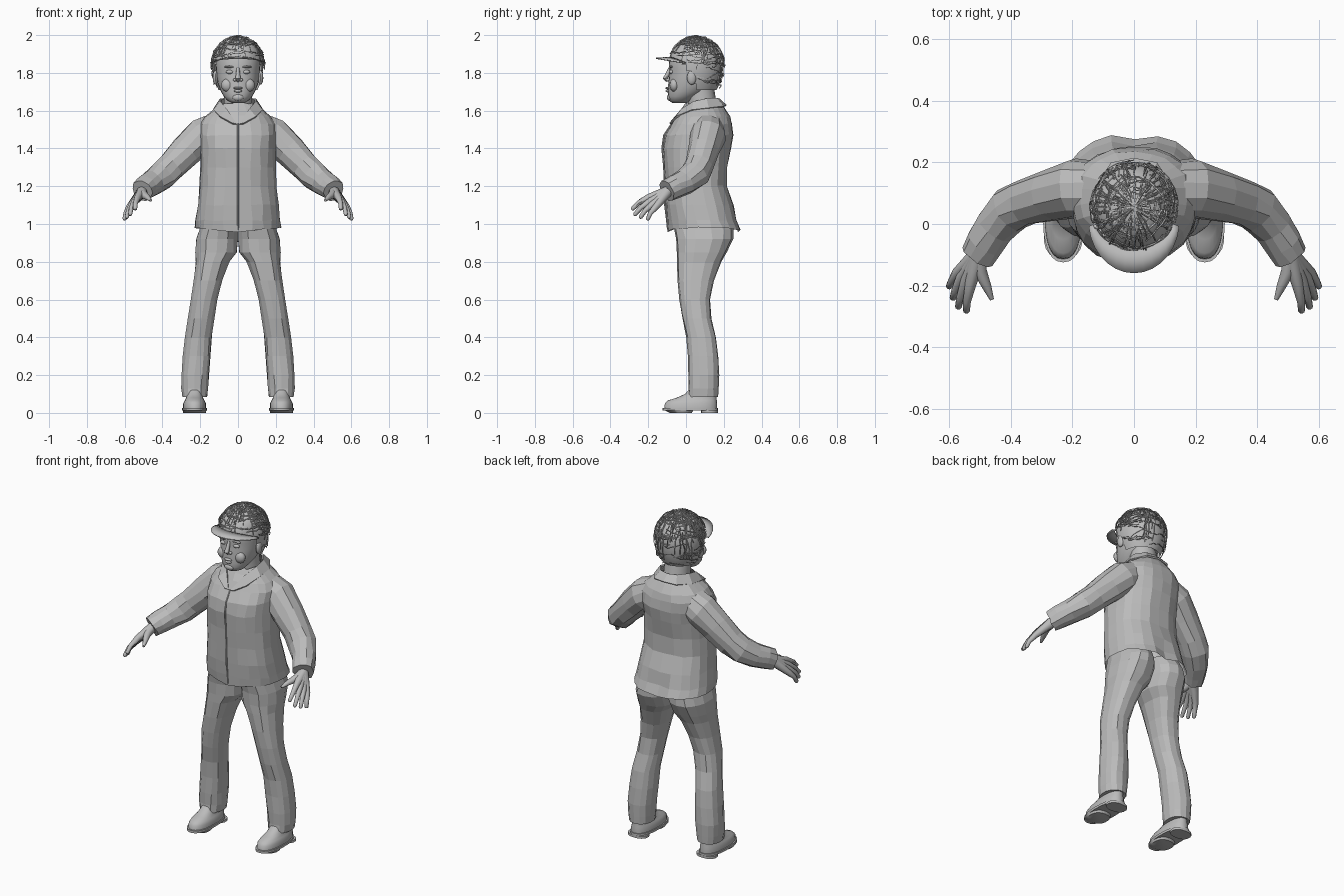
import bpy, bmesh, math, random
from mathutils import Vector

random.seed(4)
if "Cube" in bpy.data.objects:
    bpy.data.objects.remove(bpy.data.objects["Cube"], do_unlink=True)

grey = bpy.data.materials.new("plain grey")
grey.use_nodes = True
grey.diffuse_color = (0.5, 0.5, 0.5, 1)
grey.node_tree.nodes["Principled BSDF"].inputs["Base Color"].default_value = (0.5, 0.5, 0.5, 1)


def finish(name, bm, mirror=False, smooth=False, wrinkle=0.0, thick=0.0):
    for v in bm.verts:
        v.co += Vector([random.uniform(-wrinkle, wrinkle) for _ in range(3)])
    bmesh.ops.recalc_face_normals(bm, faces=bm.faces)
    mesh = bpy.data.meshes.new(name)
    bm.to_mesh(mesh)
    bm.free()
    mesh.materials.append(grey)
    obj = bpy.data.objects.new(name, mesh)
    bpy.context.collection.objects.link(obj)
    if smooth:
        bpy.ops.object.select_all(action="DESELECT")
        obj.select_set(True)
        bpy.context.view_layer.objects.active = obj
        bpy.ops.object.shade_smooth_by_angle(angle=math.radians(45))
    if thick:
        obj.modifiers.new("thickness", "SOLIDIFY").thickness = thick
    if mirror:
        obj.modifiers.new("mirror", "MIRROR").use_mirror_merge = False
    return obj


def loft(bm, rings, closed=True, caps=True):
    rows = [[bm.verts.new(p) for p in ring] for ring in rings]
    n = len(rows[0])
    for a, b in zip(rows, rows[1:]):
        for i in range(n if closed else n - 1):
            j = (i + 1) % n
            bm.faces.new((a[i], a[j], b[j], b[i]))
    if closed and caps:
        bm.faces.new(rows[0])
        bm.faces.new(rows[-1])


def level_ring(z, x0, x1, y0, y1, n=18, power=0.85):
    # rounded-box outline at one height
    ring = []
    for i in range(n):
        a = math.tau * i / n - math.pi / 2
        c, s = math.cos(a), math.sin(a)
        ring.append(Vector(((x0 + x1) / 2 + (x1 - x0) / 2 * math.copysign(abs(c) ** power, c),
                            (y0 + y1) / 2 + (y1 - y0) / 2 * math.copysign(abs(s) ** power, s), z)))
    return ring


def tube(bm, path, radii, n=8):
    path = [Vector(p) for p in path]
    rings, u = [], None
    for i, p in enumerate(path):
        t = (path[min(i + 1, len(path) - 1)] - path[max(i - 1, 0)]).normalized()
        u = t.orthogonal() if u is None else u - t * u.dot(t)
        u.normalize()
        v = t.cross(u)
        rings.append([p + radii[i] * (u * math.cos(math.tau * k / n) + v * math.sin(math.tau * k / n))
                      for k in range(n)])
    loft(bm, rings)


def blob(bm, centre, size, seg=12):
    new = bmesh.ops.create_uvsphere(bm, u_segments=seg, v_segments=8, radius=1)["verts"]
    for v in new:
        v.co = Vector(centre) + Vector([a * b for a, b in zip(v.co, size)])


# Jacket body: height, half width, front, back
body = [(0.97, .228, -.095, .295), (1.02, .225, -.10, .275), (1.1, .215, -.11, .25),
        (1.2, .205, -.112, .22), (1.3, .2, -.115, .22), (1.4, .2, -.125, .238),
        (1.47, .205, -.115, .25), (1.53, .2, -.075, .245), (1.57, .175, -.05, .232),
        (1.61, .125, -.025, .205), (1.64, .09, -.005, .185)]
bm = bmesh.new()
loft(bm, [level_ring(z, -w, w, f, b, 22) for z, w, f, b in body], caps=False)
for v in bm.verts:
    if v.co.z < 1.06:
        if v.co.y > 0.2 and abs(v.co.x) < 0.05:
            v.co.y -= 0.02
        if v.co.z < 1:
            v.co.z += 0.1 * abs(v.co.x) - 0.012
finish("jacket_body", bm, wrinkle=0.004)

# Front closing strip
bm = bmesh.new()
strip = [(0, f - .001, z) for z, w, f, b in body[:8]]
tube(bm, strip, [0.005] * len(strip), 6)
finish("jacket_closure", bm)

# Collar flaps
bm = bmesh.new()
inner = [(0, .178, 1.665), (.055, .165, 1.667), (.095, .11, 1.665), (.095, .04, 1.65),
         (.06, -.025, 1.61), (0.006, -.083, 1.53)]
outer = [(0, .215, 1.63), (.075, .2, 1.625), (.128, .12, 1.615), (.13, .03, 1.605),
         (.095, -.055, 1.57), (0.03, -.088, 1.535)]
loft(bm, [inner, outer], closed=False)
finish("collar", bm, mirror=True, thick=0.01)

# Sleeves
bm = bmesh.new()
sleeve = [(.1, .115, 1.51), (.19, .115, 1.465), (.27, .095, 1.39), (.35, .07, 1.31), (.4, .045, 1.26),
          (.45, -.01, 1.22), (.485, -.06, 1.195), (.508, -.1, 1.175)]
tube(bm, sleeve, [.09, .098, .085, .079, .077, .068, .062, .06], 12)
finish("sleeve", bm, mirror=True, wrinkle=0.005)

# Hands: four fingers fanned from the wrist, and a thumb
bm = bmesh.new()
wrist = Vector((.507, -.1, 1.17))
index_knuckle, little_knuckle = Vector((.532, -.2, 1.14)), Vector((.575, -.16, 1.09))
tips = [(.545, -.288, 1.075), (.572, -.275, 1.045), (.59, -.245, 1.03), (.602, -.205, 1.02)]
for i, tip in enumerate(tips):
    knuckle = index_knuckle.lerp(little_knuckle, i / 3)
    tip = Vector(tip)
    middle = knuckle.lerp(tip, 0.55) + Vector((.004, -.004, .006))
    tube(bm, [wrist, wrist.lerp(knuckle, .5), knuckle, middle, tip.lerp(middle, .15), tip],
         [.03, .024, .018, .013, .011, .005])
tube(bm, [wrist, (.5, -.155, 1.155), (.478, -.205, 1.14), (.462, -.245, 1.125)], [.028, .022, .015, .007])
finish("hand", bm, mirror=True, smooth=True)

# Trouser legs: height, inner, outer, front, back
leg = [(1.03, 0, .19, -.07, .22), (.97, 0, .205, -.065, .25), (.92, 0, .222, -.055, .25),
       (.85, .004, .226, -.05, .215), (.8, .045, .225, -.05, .188), (.7, .08, .235, -.045, .15),
       (.6, .108, .25, -.033, .13), (.5, .125, .265, -.018, .137), (.4, .14, .28, 0, .16),
       (.3, .147, .292, .008, .17), (.2, .154, .302, .01, .176), (.13, .158, .3, .012, .174),
       (.085, .162, .295, .012, .17)]
bm = bmesh.new()
loft(bm, [level_ring(z, a, b, f, k, 14) for z, a, b, f, k in leg])
for v in bm.verts:
    v.co.x = max(0, v.co.x + random.uniform(-.003, .003))
    v.co.y += random.uniform(-.003, .003)
finish("trouser_leg", bm, mirror=True)

# Shoes
bm = bmesh.new()
shoe = [(.022, .17, .29, -.115, .165), (.05, .17, .29, -.112, .165), (.066, .178, .282, -.095, .163),
        (.08, .185, .275, -.05, .162), (.1, .187, .272, -.005, .16), (.14, .19, .27, .03, .155)]
loft(bm, [level_ring(z, a, b, f, k, 24) for z, a, b, f, k in shoe])
finish("shoe_upper", bm, mirror=True, smooth=True)
bm = bmesh.new()
loft(bm, [level_ring(z, .164, .296, -.125, .17, 24) for z in (.012, .026)])
loft(bm, [level_ring(0, .172, .288, -.085, .03), level_ring(.014, .166, .294, -.115, .04)])
loft(bm, [level_ring(z, .168, .292, .08, .17) for z in (0, .014)])
finish("shoe_sole", bm, mirror=True, smooth=True)

# Neck and head
bm = bmesh.new()
tube(bm, [(0, .095, 1.55), (0, .085, 1.64), (0, .07, 1.74)], [.085, .075, .075], 16)
finish("neck", bm, smooth=True)
skull = [(1.64, .03, -.07, 0), (1.652, .055, -.088, .03), (1.675, .075, -.095, .06), (1.7, .09, -.094, .11),
         (1.74, .106, -.094, .15), (1.78, .113, -.09, .17), (1.82, .117, -.088, .175),
         (1.87, .12, -.092, .18), (1.92, .113, -.07, .165), (1.96, .085, -.03, .13), (1.98, .04, .01, .09)]
bm = bmesh.new()
loft(bm, [level_ring(z, -w, w, f, b, 24, 0.95) for z, w, f, b in skull])
finish("head", bm, smooth=True)

# Face
bm = bmesh.new()
tube(bm, [(0, -.085, 1.825), (0, -.097, 1.795), (0, -.109, 1.77), (0, -.097, 1.757)], [.008, .011, .014, .008])
blob(bm, (0, -.095, 1.719), (.025, .014, .007))
blob(bm, (0, -.094, 1.704), (.021, .014, .008))
blob(bm, (0, -.087, 1.67), (.03, .014, .018))
finish("nose_and_lips", bm, smooth=True)
bm = bmesh.new()
blob(bm, (.043, -.077, 1.805), (.021, .013, .011))
blob(bm, (.045, -.079, 1.832), (.028, .012, .006))
blob(bm, (.017, -.096, 1.763), (.009, .01, .008))
blob(bm, (.055, -.062, 1.735), (.035, .025, .035))
blob(bm, (.12, .03, 1.775), (.014, .025, .038))
finish("eye_cheek_and_ear", bm, mirror=True, smooth=True)


# Hair: inner shell with a lattice of loose strands
def hair_point(az, el, scale=1.0):
    tall = .148 if el > 0 else .22
    return Vector((.142 * math.cos(el) * math.sin(az) * scale,
                   .055 - .148 * math.cos(el) * math.cos(az) * scale,
                   1.845 + tall * math.sin(el) * scale))


def hairline(p):
    return max(1.71, min(1.88, 1.88 - (p.y + .03) * 1.7))


bm = bmesh.new()
steps = [math.radians(-50 + 10 * i) for i in range(14)] + [math.radians(89)]
loft(bm, [[hair_point(math.tau * i / 32, el, .95) for i in range(32)] for el in steps])
low = [f for f in bm.faces if f.calc_center_median().z < hairline(f.calc_center_median())]
bmesh.ops.delete(bm, geom=low, context="FACES")
finish("hair_shell", bm, smooth=True)

bm = bmesh.new()
for s in range(260):
    az, el = random.uniform(0, math.tau), math.asin(random.uniform(-.6, .98))
    across, scale, path = s % 2, random.uniform(.97, 1.03), []
    for k in range(8):
        p = hair_point(az, el, scale + random.uniform(-.012, .012))
        if p.z < hairline(p):
            break
        path.append(p)
        if across:
            az += .13 / max(.25, math.cos(el))
            el += random.uniform(-.06, .06)
        else:
            el += .13
            az += random.uniform(-.06, .06)
    if len(path) > 2:
        tube(bm, path, [.0025] * len(path), 4)
finish("hair_strands", bm)

# Cap brim
bm = bmesh.new()
angles = [math.radians(-84 + 12 * i) for i in range(15)]
rows = []
for reach in (0, .5, 1):
    rows.append([(math.sin(a) * (.128 + .02 * reach), .01 - math.cos(a) * (.09 + .08 * reach),
                  1.852 + .034 * math.cos(a) - .006 * reach * math.cos(a)) for a in angles])
loft(bm, rows, closed=False)
finish("cap_brim", bm, smooth=True, thick=0.006)
